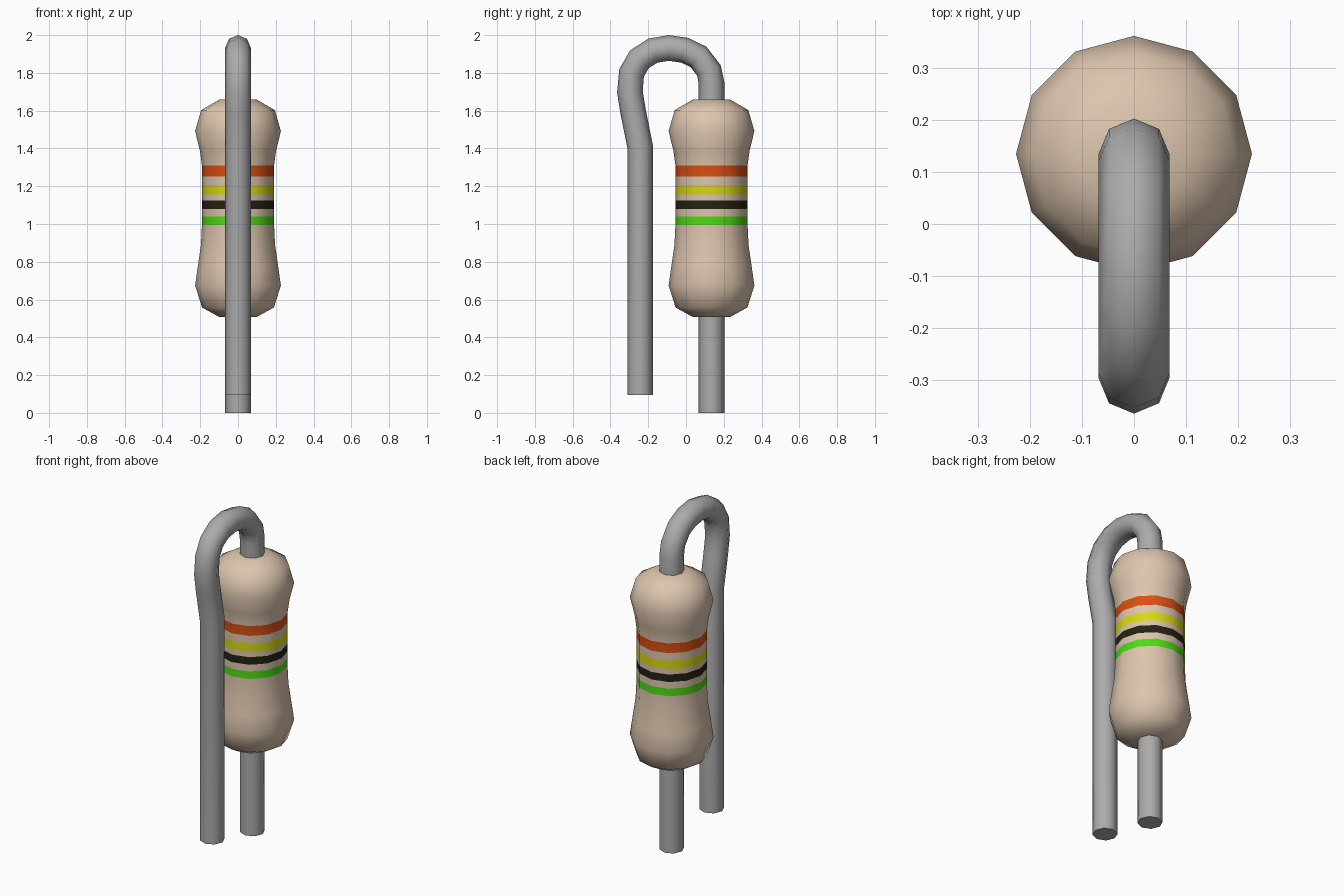
import bpy, bmesh, math
from mathutils import Vector

if "Cube" in bpy.data.objects:
    bpy.data.objects.remove(bpy.data.objects["Cube"])


def material(name, rgb):
    m = bpy.data.materials.new(name)
    m.diffuse_color = (*rgb, 1)
    m.use_nodes = True
    m.node_tree.nodes["Principled BSDF"].inputs["Base Color"].default_value = m.diffuse_color
    return m


beige = material("beige ceramic", (0.72, 0.56, 0.42))
grey = material("grey metal", (0.41, 0.41, 0.41))
orange = material("orange band", (0.70, 0.08, 0.006))
yellow = material("yellow band", (0.68, 0.68, 0.008))
black = material("black band", (0.018, 0.016, 0.006))
green = material("green band", (0.08, 0.70, 0.007))

AXIS_Y = 0.135


def build(name, rings, mats, rule=None):
    """Skin a list of vertex rings, cap both ends."""
    bm = bmesh.new()
    loops = [[bm.verts.new(p) for p in ring] for ring in rings]
    n = len(loops[0])
    for a, b in zip(loops, loops[1:]):
        for i in range(n):
            j = (i + 1) % n
            bm.faces.new((a[i], a[j], b[j], b[i]))
    bm.faces.new(loops[0][::-1])
    bm.faces.new(loops[-1])
    bmesh.ops.recalc_face_normals(bm, faces=bm.faces)
    if rule:
        for f in bm.faces:
            f.material_index = rule(f.calc_center_median().z)
    me = bpy.data.meshes.new(name)
    bm.to_mesh(me)
    bm.free()
    for m in mats:
        me.materials.append(m)
    ob = bpy.data.objects.new(name, me)
    bpy.context.collection.objects.link(ob)
    bpy.ops.object.select_all(action='DESELECT')
    ob.select_set(True)
    bpy.context.view_layer.objects.active = ob
    bpy.ops.object.shade_smooth_by_angle(angle=math.radians(50))
    return ob


def wire(name, path, r=0.068, n=8):
    """Tube along a (y, z) path with mitred rings."""
    pts = [Vector((0, y, z)) for y, z in path]
    rings = []
    for i, p in enumerate(pts):
        d0 = (p - pts[max(i - 1, 0)]).normalized()
        d1 = (pts[min(i + 1, len(pts) - 1)] - p).normalized()
        t = (d0 + d1).normalized()
        side = Vector((0, t.z, -t.y))
        rings.append([p + r * (Vector((math.cos(a), 0, 0)) + side * math.sin(a))
                      for a in (2 * math.pi * k / n for k in range(n))])
    return build(name, rings, [grey])


# Resistor body: lathe profile (radius, z) with edges cut at each colour band
bands = [(0.995, 1.04), (1.08, 1.125), (1.155, 1.207), (1.252, 1.31)]
profile = [(0.10, 0.508), (0.19, 0.558), (0.227, 0.675), (0.212, 0.78), (0.196, 0.89)]
profile += [(0.191, z) for band in bands for z in band]
profile += [(0.201, 1.385), (0.227, 1.492), (0.195, 1.603), (0.10, 1.658)]
body_rings = [[(r * math.cos(a), AXIS_Y + r * math.sin(a), z)
               for a in (math.tau * k / 12 for k in range(12))] for r, z in profile]


def band_rule(z):
    for i, (lo, hi) in enumerate(bands):
        if lo < z < hi:
            return i + 1
    return 0


build("resistor_body", body_rings, [beige, green, black, yellow, orange], band_rule)

# Short straight lead below the body
wire("short_lead", [(AXIS_Y, 0.0), (AXIS_Y, 0.54)])

# Long lead bent over the top and down in front
wire("bent_lead", [
    (AXIS_Y, 1.62), (AXIS_Y, 1.745), (0.122, 1.812), (0.066, 1.885), (-0.008, 1.92),
    (-0.09, 1.932), (-0.175, 1.918), (-0.247, 1.872), (-0.288, 1.80), (-0.297, 1.70),
    (-0.28, 1.595), (-0.243, 1.41), (-0.243, 0.095)])
